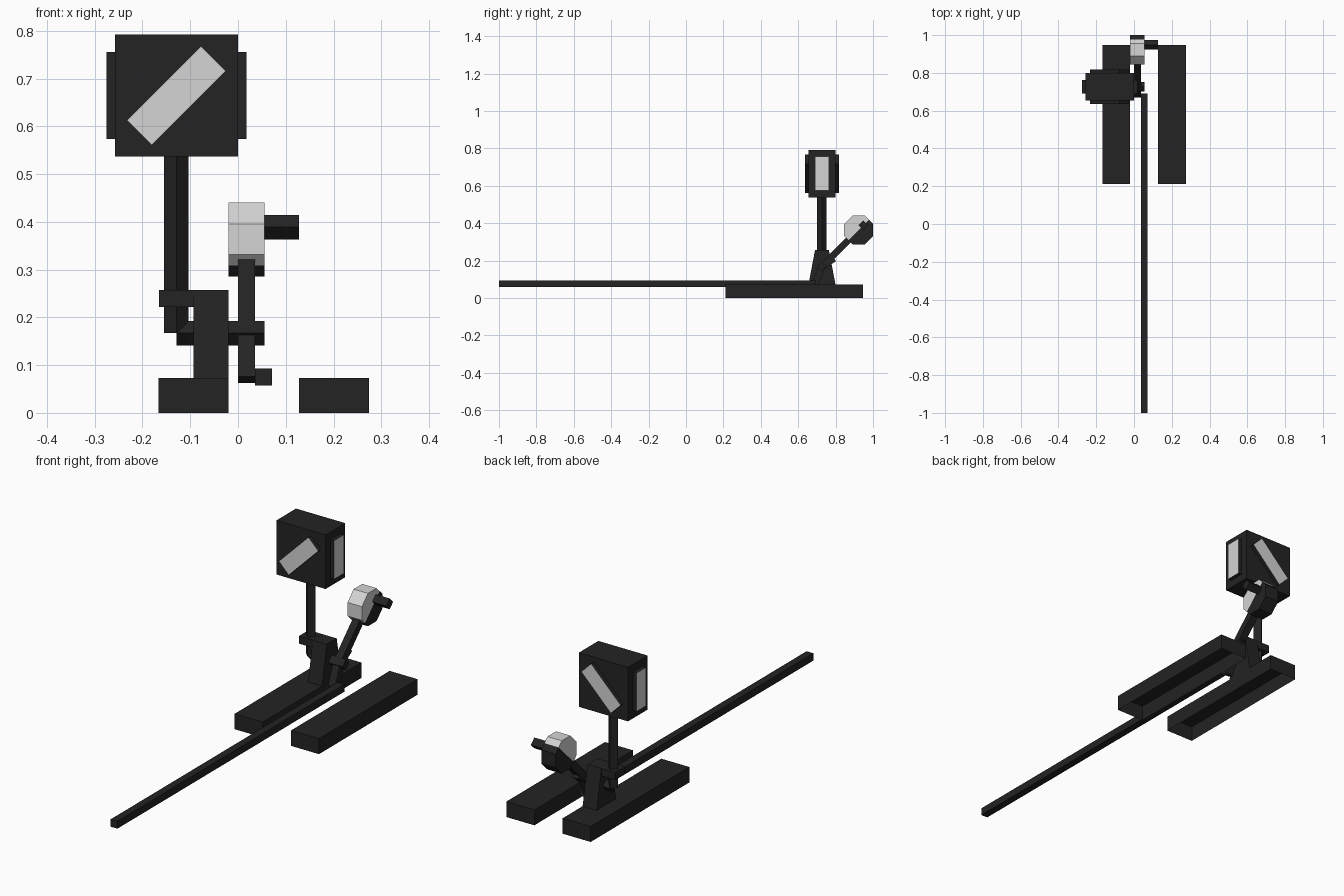
import bpy, bmesh, math
from mathutils import Matrix, Vector

if "Cube" in bpy.data.objects:
    bpy.data.objects.remove(bpy.data.objects["Cube"])


def material(name, v):
    m = bpy.data.materials.new(name)
    m.diffuse_color = (v, v, v, 1)
    m.use_nodes = True
    m.node_tree.nodes["Principled BSDF"].inputs["Base Color"].default_value = m.diffuse_color
    return m


BLACK = material("black iron", 0.017)
WHITE = material("white paint", 0.66)
YC, ZP = 0.727, 0.167      # pivot position in y and z
D = math.radians(45)


def finish(name, bm, white_rule=None):
    """Turn a bmesh into an object; faces passing white_rule become white."""
    bmesh.ops.recalc_face_normals(bm, faces=bm.faces)
    bm.normal_update()
    for f in bm.faces:
        f.material_index = int(bool(white_rule and white_rule(f)))
    me = bpy.data.meshes.new(name)
    bm.to_mesh(me)
    bm.free()
    me.materials.append(BLACK)
    if white_rule:
        me.materials.append(WHITE)
    ob = bpy.data.objects.new(name, me)
    bpy.context.collection.objects.link(ob)
    return ob


def box(name, centre, size, axis='X', angle=0, white_rule=None, open_bottom=False):
    bm = bmesh.new()
    bmesh.ops.create_cube(bm, size=1)
    if open_bottom:
        bm.normal_update()
        low = [f for f in bm.faces if f.normal.z < -0.9]
        bmesh.ops.delete(bm, geom=low, context='FACES_ONLY')
    bm.transform(Matrix.Translation(centre) @ Matrix.Rotation(angle, 4, axis)
                 @ Matrix.Diagonal((*size, 1)))
    return finish(name, bm, white_rule)


def extrude_x(name, pts, x0, x1, split=None, white_rule=None):
    """Extrude a (y, z) outline from x0 to x1, optionally cut by a plane."""
    bm = bmesh.new()
    face = bm.faces.new([bm.verts.new((x0, y, z)) for y, z in pts])
    new = bmesh.ops.extrude_face_region(bm, geom=[face])['geom']
    bmesh.ops.translate(bm, vec=(x1 - x0, 0, 0),
                        verts=[v for v in new if isinstance(v, bmesh.types.BMVert)])
    if split:
        bmesh.ops.bisect_plane(bm, geom=bm.verts[:] + bm.edges[:] + bm.faces[:],
                               plane_co=split[0], plane_no=split[1])
    return finish(name, bm, white_rule)


def arm(name, tilt, length):
    """Square bar in the lever plane, leaving the pivot at a tilt from vertical."""
    d = Vector((0, math.sin(tilt), math.cos(tilt)))
    return box(name, Vector((0.018, YC, ZP)) + d * length / 2,
               (0.036, 0.036, length), 'X', -tilt)


# Sleepers, open underneath
for name, x in (("left_sleeper", -0.093), ("right_sleeper", 0.201)):
    box(name, (x, 0.58, 0.0365), (0.146, 0.735, 0.073), open_bottom=True)

# Tapered stand and bracket holding the mast
extrude_x("stand", [(YC - 0.072, 0.073), (YC + 0.072, 0.073),
                    (YC + 0.037, 0.257), (YC - 0.037, 0.257)], -0.093, -0.02)
box("mast_bracket", (-0.129, YC, 0.2395), (0.072, 0.073, 0.036))

# Mast and pivot shaft, square bars standing on edge
box("mast", (-0.129, YC, (ZP + 0.54) / 2), (0.036, 0.036, 0.54 - ZP), 'Z', D)
box("pivot_shaft", (-0.037, YC, ZP), (0.184, 0.036, 0.036), 'X', D)

# Lantern with diagonal panes front and back, upright panes at the sides
LANTERN = (-0.129, YC, 0.6645)
box("lantern", LANTERN, (0.257, 0.146, 0.255))
box("diagonal_panes", LANTERN, (0.219, 0.182, 0.073), 'Y', -D,
    lambda f: abs(f.normal.y) > 0.9)
box("side_panes", LANTERN, (0.293, 0.073, 0.182),
    white_rule=lambda f: abs(f.normal.x) > 0.9)

# Lever, lower crank arm and gusset
arm("lever", D, 0.20)
arm("crank_arm", math.radians(180 + 22.5), 0.106)
extrude_x("lever_gusset", [(YC + 0.015, ZP - 0.01), (YC + 0.075, ZP + 0.03),
                           (YC + 0.06, ZP + 0.05)], 0.002, 0.034)

# Octagonal counterweight, white above the lever line and black below
WY, WZ, R = 0.9225, 0.3635, 0.0775 / math.cos(math.pi / 8)
octagon = [(WY + R * math.cos(math.pi / 8 + i * math.pi / 4),
            WZ + R * math.sin(math.pi / 8 + i * math.pi / 4)) for i in range(8)]


def above_lever(f):
    c = f.calc_center_median()
    return (c.z - WZ) - (c.y - WY) > 0


extrude_x("counterweight", octagon, -0.02, 0.055,
          ((0, WY, WZ), (0, -1, 1)), above_lever)
box("handle", (0.0915, WY + 0.0255, WZ + 0.0255), (0.073, 0.036, 0.036), 'X', D)

# Long throw rod running forward to the points
box("throw_rod", (0.0535, -0.154, 0.075), (0.035, 1.692, 0.035))
